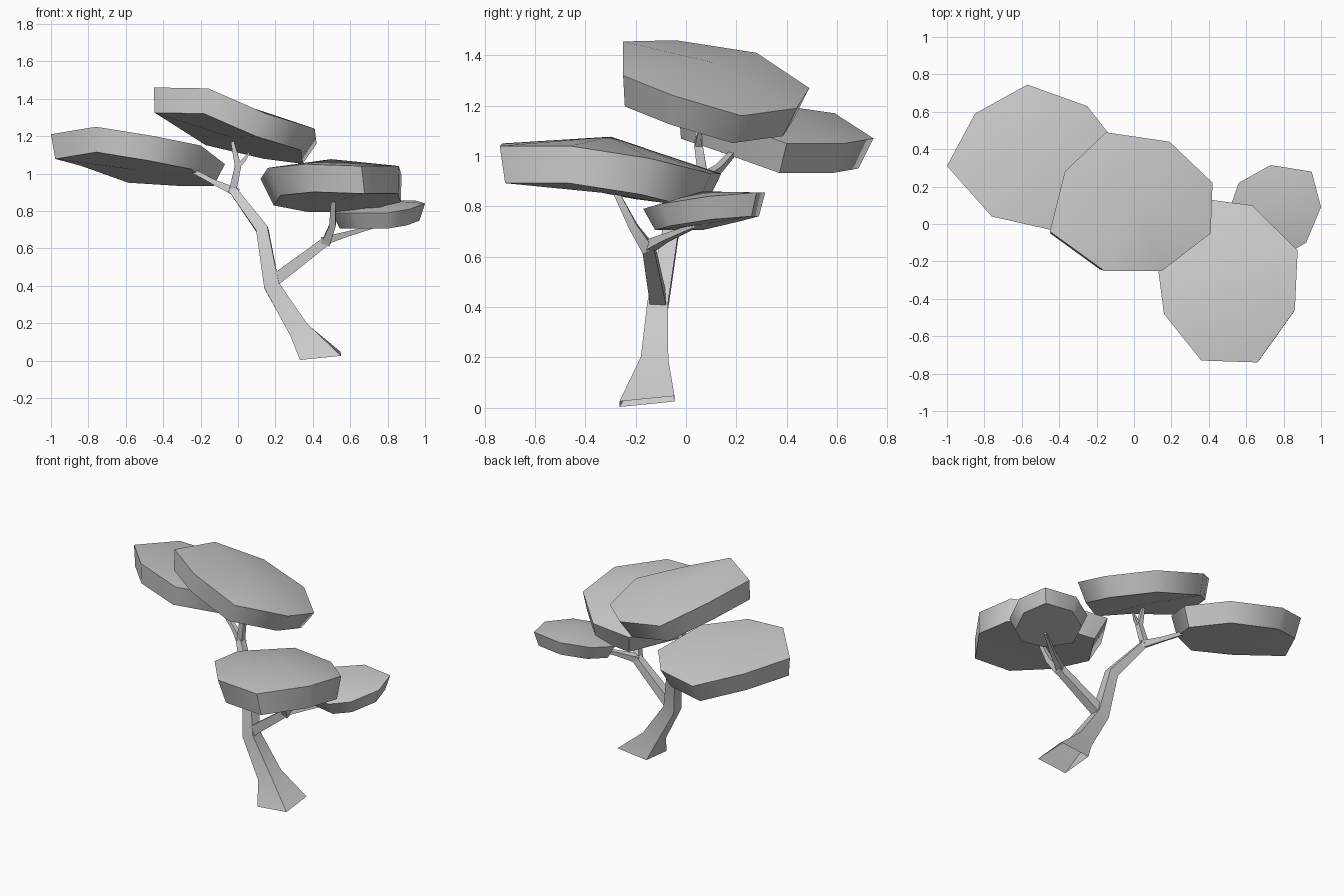
import bpy, bmesh, math
from mathutils import Vector

if "Cube" in bpy.data.objects:
    bpy.data.objects.remove(bpy.data.objects["Cube"])


def finish(bm, name, angle):
    bmesh.ops.recalc_face_normals(bm, faces=bm.faces)
    me = bpy.data.meshes.new(name)
    bm.to_mesh(me)
    bm.free()
    ob = bpy.data.objects.new(name, me)
    bpy.context.collection.objects.link(ob)
    bpy.ops.object.select_all(action='DESELECT')
    ob.select_set(True)
    bpy.context.view_layer.objects.active = ob
    bpy.ops.object.shade_smooth_by_angle(angle=math.radians(angle))


def canopy(name, rim, thick, scale, dome, shift=(0, 0, 0)):
    """Tilted slab: rim outline, slightly smaller underside pushed along the normal."""
    bm = bmesh.new()
    pts = [Vector(p) for p in rim]
    n = len(pts)
    mid = sum(pts, Vector()) / n
    normal = sum(((pts[i] - mid).cross(pts[(i + 1) % n] - mid) for i in range(n)), Vector()).normalized()
    low_mid = mid - normal * thick + Vector(shift)
    top = [bm.verts.new(p) for p in pts]
    low = [bm.verts.new(low_mid + (p - mid) * scale) for p in pts]
    crown = bm.verts.new(mid + normal * dome)
    under = bm.verts.new(low_mid)
    for i in range(n):
        j = (i + 1) % n
        bm.faces.new((top[i], top[j], crown))
        bm.faces.new((low[j], low[i], under))
        bm.faces.new((top[i], low[i], low[j], top[j]))
    finish(bm, name, 55)


def limb(name, path, level_start=False):
    """Square tapered tube through (x, y, z, half width) points."""
    bm = bmesh.new()
    pts = [Vector(p[:3]) for p in path]
    rings = []
    for i, p in enumerate(pts):
        t = Vector()
        if i > 0:
            t += (p - pts[i - 1]).normalized()
        if i < len(pts) - 1:
            t += (pts[i + 1] - p).normalized()
        if i == 0 and level_start:
            t = Vector((-0.1, -0.1, 1))
        t.normalize()
        v = (Vector((0, 1, 0)) - t * t.y).normalized()
        u = v.cross(t)
        r = path[i][3]
        rings.append([bm.verts.new(p + u * r * a + v * r * b)
                      for a, b in ((-1, -1), (1, -1), (1, 1), (-1, 1))])
    for a, b in zip(rings, rings[1:]):
        for i in range(4):
            j = (i + 1) % 4
            bm.faces.new((a[i], a[j], b[j], b[i]))
    bm.faces.new(rings[-1])  # the hidden lower end stays open
    finish(bm, name, 40)


# Foliage slabs
canopy("top_canopy", [(-.45, -.04, 1.46), (-.16, -.25, 1.455), (.15, -.25, 1.32), (.41, -.05, 1.24),
                      (.42, .22, 1.16), (.19, .44, 1.19), (-.15, .49, 1.27), (-.37, .28, 1.41)],
       .13, .91, .06)
canopy("left_canopy", [(-1, .31, 1.21), (-.76, .04, 1.25), (-.45, -.03, 1.20), (-.2, .12, 1.15),
                       (-.07, .4, 1.05), (-.25, .63, 1.05), (-.57, .745, 1.07), (-.85, .59, 1.17)],
       .13, .91, .06)
canopy("right_canopy", [(.12, -.17, .97), (.16, -.48, 1.03), (.36, -.73, 1.05), (.66, -.74, 1.04),
                        (.86, -.46, 1.04), (.875, -.14, .99), (.63, .10, .93), (.33, .14, .93)],
       .155, .9, .08, (.03, 0, .01))
canopy("small_canopy", [(1, .09, .84), (.95, .28, .855), (.73, .315, .855), (.56, .22, .83),
                        (.5, .05, .79), (.62, -.13, .79), (.8, -.17, .79), (.92, -.1, .81)],
       .09, .85, .04)

# Trunk with flared foot, bending up into the left limb
limb("trunk", [(.44, -.155, .025, .11), (.325, -.125, .165, .055), (.18, -.113, .4, .041),
               (.13, -.06, .7, .032), (-.03, .07, .915, .021)], True)
# Right limb and its two forks
limb("right_limb", [(.19, -.11, .425, .032), (.48, -.15, .645, .024)])
limb("right_canopy_branch", [(.47, -.15, .63, .024), (.505, -.21, .72, .017), (.51, -.28, .86, .012)])
limb("small_canopy_branch", [(.46, -.15, .64, .022), (.58, -.08, .675, .014), (.74, .03, .72, .008)])
# Upper forks
limb("left_canopy_branch", [(-.01, .06, .9, .022), (-.12, .13, .95, .014), (-.29, .21, 1.04, .01)])
limb("top_canopy_branch", [(-.03, .07, .9, .02), (0, .05, 1.04, .017), (-.03, .05, 1.17, .009)])
limb("twig", [(0, .05, 1.04, .014), (.03, .05, 1.07, .01), (.06, .06, 1.11, .004)])
